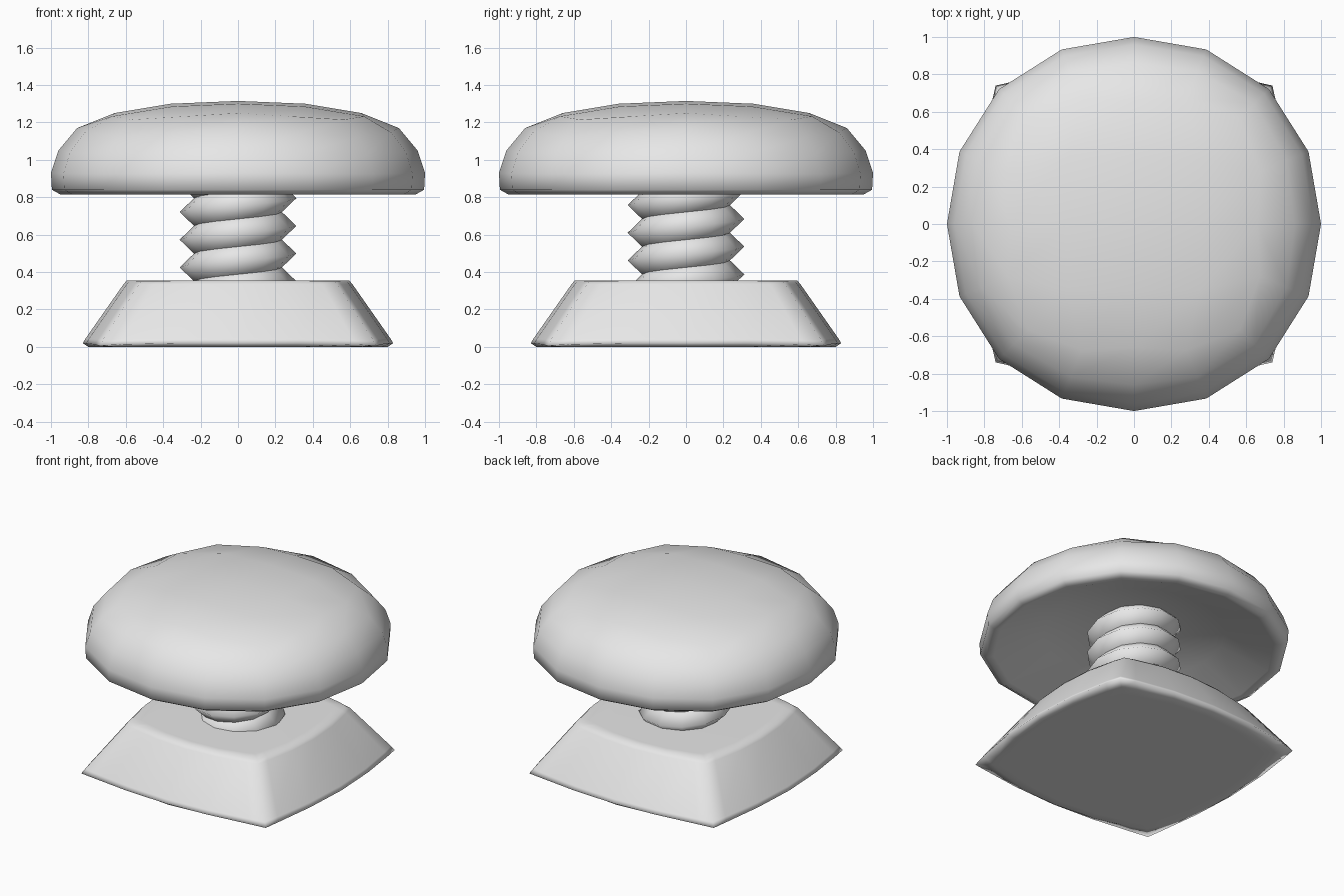
import bpy, bmesh
from math import sin, cos, pi, atan2

cube = bpy.data.objects.get("Cube")
if cube:
    bpy.data.objects.remove(cube)

grey = bpy.data.materials.new("light_grey")
grey.use_nodes = True
grey.diffuse_color = (0.8, 0.8, 0.8, 1)
grey.node_tree.nodes["Principled BSDF"].inputs["Base Color"].default_value = (0.8, 0.8, 0.8, 1)


def finish(name, bm):
    """Turn a bmesh into a smooth shaded object."""
    bmesh.ops.recalc_face_normals(bm, faces=bm.faces)
    mesh = bpy.data.meshes.new(name)
    bm.to_mesh(mesh)
    bm.free()
    for poly in mesh.polygons:
        poly.use_smooth = True
    mesh.materials.append(grey)
    obj = bpy.data.objects.new(name, mesh)
    bpy.context.collection.objects.link(obj)


def bridge(bm, low, high):
    n = len(low)
    for i in range(n):
        j = (i + 1) % n
        bm.faces.new((low[i], low[j], high[j], high[i]))


# Domed cap: rounded grid on top, rings down the side, hollow dish below
def cap():
    bm = bmesh.new()
    bmesh.ops.create_grid(bm, x_segments=4, y_segments=4, size=1)
    for v in bm.verts:
        u, w = v.co.x, v.co.y
        m = max(abs(u), abs(w))
        if m < 0.1:
            v.co.z = 1.315
            continue
        # square ring to round ring, evenly spaced in angle
        if abs(u) >= abs(w):
            a = w / u * pi / 4 + (pi if u < 0 else 0)
        else:
            a = pi / 2 - u / w * pi / 4 + (pi if w < 0 else 0)
        t = sin(2 * a) ** 2
        outer = m > 0.75
        r = (0.66 if outer else 0.36) + 0.14 * t
        z = (1.25 - 0.035 * t) if outer else (1.30 - 0.015 * t)
        v.co = (r * cos(a), r * sin(a), z)
    # radius, height, then the radius gain and height drop on the diagonals
    profile = [(0.86, 1.17, 0.05, 0.045), (0.96, 1.05, 0.025, 0.02), (1, 0.93, 0.02, 0.005),
               (0.995, 0.84, 0.02, 0), (0.95, 0.815, 0.02, 0), (0.915, 0.825, 0.01, 0),
               (0.6, 0.95, 0, 0), (0.3, 1.02, 0, 0)]
    for radius, height, gain, drop in profile:
        edges = [e for e in bm.edges if e.is_boundary]
        new = bmesh.ops.extrude_edge_only(bm, edges=edges)["geom"]
        for v in new:
            if isinstance(v, bmesh.types.BMVert):
                a = atan2(v.co.y, v.co.x)
                t = sin(2 * a) ** 2
                r = radius + gain * t
                v.co = (r * cos(a), r * sin(a), height - drop * t)
    hub = bm.verts.new((0, 0, 1.04))
    for e in [e for e in bm.edges if e.is_boundary]:
        bm.faces.new((e.verts[0], e.verts[1], hub))
    finish("cap", bm)


# Tapered base: four bulging sides meeting in corners
def base():
    bm = bmesh.new()
    steps = (-1, -0.85, -0.45, 0, 0.45, 0.85)

    def ring(mid, corner, z, drop=0):
        verts = []
        for k in range(4):
            c, s = cos(k * pi / 2), sin(k * pi / 2)
            for u in steps:
                x, y = mid - (mid - corner) * u * u, u * corner
                verts.append(bm.verts.new((x * c - y * s, x * s + y * c, z - drop * u ** 4)))
        return verts

    rows = [ring(*p) for p in ((0.74, 0.61, 0), (0.80, 0.66, 0), (0.83, 0.74, 0.02, 0.014),
                               (0.815, 0.722, 0.045, 0.008), (0.612, 0.53, 0.335),
                               (0.595, 0.51, 0.355, 0.004), (0.53, 0.45, 0.355))]
    for low, high in zip(rows, rows[1:]):
        bridge(bm, low, high)
    bm.faces.new(rows[0])
    bm.faces.new(rows[-1])
    finish("base", bm)


# Threaded post: one V-shaped strip wound upwards
def screw(sides=12, pitch=0.148, turns=5, root=0.235, crest=0.312):
    bm = bmesh.new()
    previous = None
    for i in range(sides * turns + 1):
        a = pi + i * 2 * pi / sides
        z = 0.277 + pitch * i / sides
        row = [bm.verts.new((r * cos(a), r * sin(a), z + d * pitch))
               for r, d in ((root, -0.5), (crest, 0), (root, 0.5))]
        if previous:
            for k in range(2):
                bm.faces.new((previous[k], row[k], row[k + 1], previous[k + 1]))
        previous = row
    finish("threaded_post", bm)


cap()
base()
screw()
